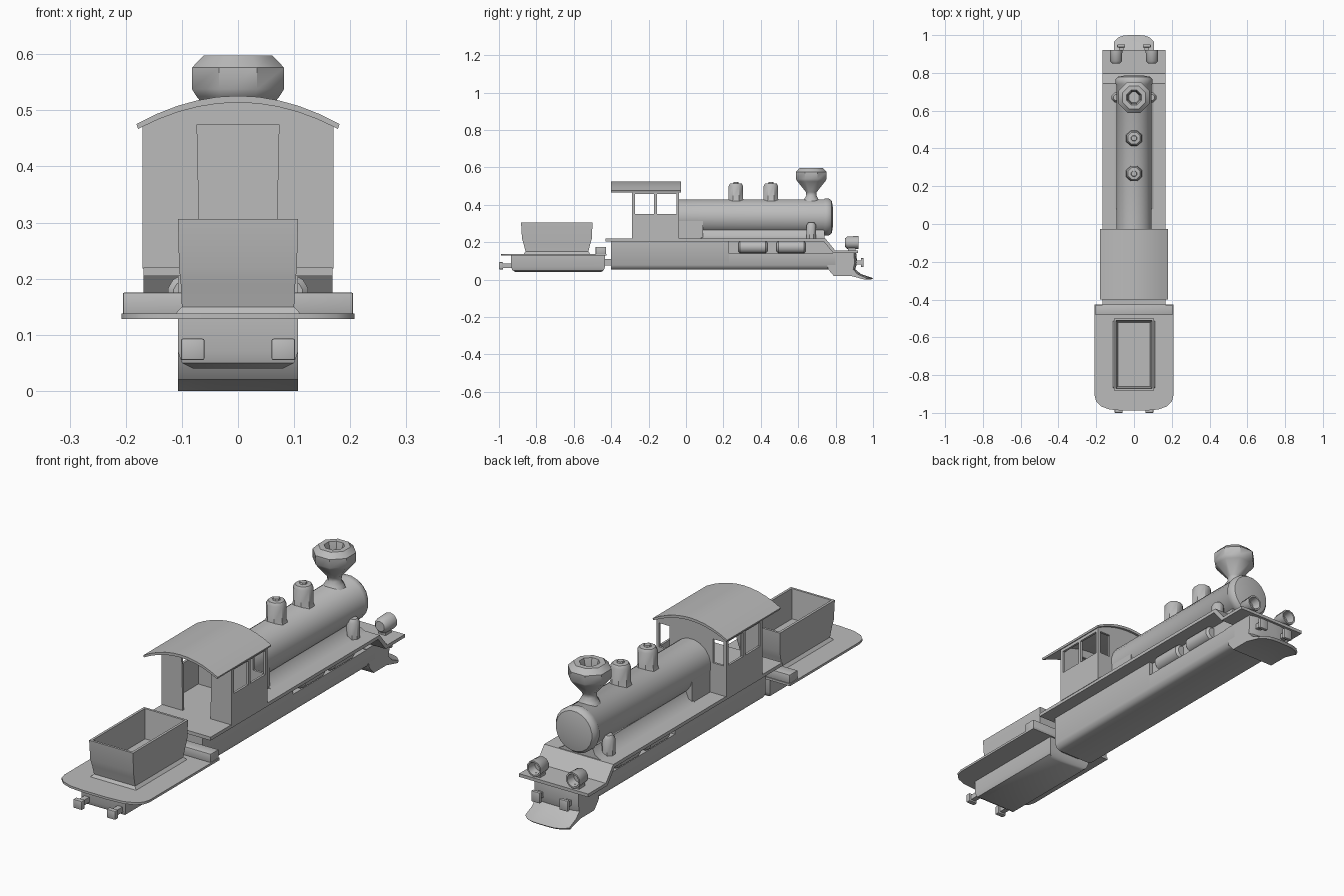
import bpy, bmesh, math
from mathutils import Vector

if "Cube" in bpy.data.objects:
    bpy.data.objects.remove(bpy.data.objects["Cube"])

grey = bpy.data.materials.new("plain grey")
grey.diffuse_color = (0.5, 0.5, 0.5, 1)
grey.use_nodes = True
grey.node_tree.nodes["Principled BSDF"].inputs["Base Color"].default_value = grey.diffuse_color


def loft(name, rings, bevel=0):
    """Skin equal-length closed rings and cap both ends."""
    bm = bmesh.new()
    rows = [[bm.verts.new(p) for p in r] for r in rings]
    n = len(rows[0])
    for a, b in zip(rows, rows[1:]):
        for i in range(n):
            j = (i + 1) % n
            bm.faces.new((a[i], a[j], b[j], b[i]))
    bm.faces.new(rows[0])
    bm.faces.new(rows[-1])
    bmesh.ops.recalc_face_normals(bm, faces=bm.faces)
    if bevel:
        bmesh.ops.bevel(bm, geom=bm.edges[:], offset=bevel, segments=2, profile=0.5, affect='EDGES')
    me = bpy.data.meshes.new(name)
    bm.to_mesh(me)
    bm.free()
    me.materials.append(grey)
    ob = bpy.data.objects.new(name, me)
    bpy.context.collection.objects.link(ob)
    return ob


def box(name, x0, x1, y0, y1, z0, z1, bevel=0):
    return loft(name, [[(x0, y0, z), (x1, y0, z), (x1, y1, z), (x0, y1, z)] for z in (z0, z1)], bevel)


def prism_x(name, prof, w):
    return loft(name, [[(x, y, z) for y, z in prof] for x in (-w, w)])


def prism_y(name, prof, y0, y1):
    return loft(name, [[(x, y, z) for x, z in prof] for y in (y0, y1)])


def turn(name, prof, origin, axis='Z', n=16):
    """Revolve (radius, height) pairs about the z or y axis."""
    rings = []
    for r, h in prof:
        ring = []
        for i in range(n):
            a = 2 * math.pi * (i + 0.5) / n
            c, s = r * math.cos(a), r * math.sin(a)
            ring.append(Vector(origin) + Vector((c, s, h) if axis == 'Z' else (c, h, s)))
        rings.append(ring)
    return loft(name, rings)


def cut(ob, cutters):
    bpy.context.view_layer.objects.active = ob
    for c in cutters:
        m = ob.modifiers.new("cut", 'BOOLEAN')
        m.operation, m.solver, m.object = 'DIFFERENCE', 'EXACT', c
        bpy.ops.object.modifier_apply(modifier=m.name)
        bpy.data.objects.remove(c)


# lower engine body: full-height rear, stepped front
def trough(w, z0, z1, c):
    return [(-w, z1), (-w, z0 + c), (-w + c * .4, z0 + c * .3), (-w + c, z0),
            (w - c, z0), (w - c * .4, z0 + c * .3), (w, z0 + c), (w, z1)]

prism_y("engine_body_rear", trough(.107, .053, .208, .025), -.40, .23)
prism_y("engine_body_front", trough(.107, .053, .14, .025), .23, .80)
prism_x("engine_frame", [(.22, .13), (.22, .21), (.735, .21), (.79, .145), (.79, .13)], .088)

# pilot with bowed nose
prof = [(.74, .143), (.91, .143), (.915, .09), (.905, .055), (.935, .03), (1.0, .008),
        (.99, 0), (.88, .02), (.79, .02), (.76, .055)]
slices = []
for k in range(-4, 5):
    t = k / 4
    slices.append([(.107 * t, y - (.035 * t ** 4 * (y - .86) / .14 if y > .9 else 0), z) for y, z in prof])
loft("pilot", slices)

# running board stepping down to the front platform
prism_x("running_board", [(-.43, .205), (-.43, .22), (.745, .22), (.797, .157), (.92, .157),
                          (.92, .143), (.787, .143), (.735, .205)], .168)

# boiler with domed front, firebox and saddle
turn("boiler", [(.095, -.04), (.095, .735), (.099, .742), (.099, .765), (.088, .779), (.05, .786)],
     (0, 0, .335), 'Y', 20)
box("firebox", -.092, .092, -.04, .09, .215, .335)
prism_y("boiler_saddle", [(-.105, .219), (-.075, .235), (-.06, .27), (.06, .27), (.075, .235), (.105, .219)],
        .08, .74)

# domes and flared chimney
for nm, y in (("rear_dome", .267), ("front_dome", .454)):
    turn(nm, [(.05, .41), (.042, .432), (.042, .5), (.034, .513), (.016, .515), (.014, .522)], (0, y, 0), 'Z', 8)
turn("chimney", [(.055, .405), (.04, .432), (.029, .45), (.031, .468), (.08, .525), (.089, .538), (.089, .576),
                 (.066, .598), (.042, .598), (.034, .57), (.03, .5)], (0, .67, 0), 'Z', 8)

# cab: arched shell with doorway and windows
def arch(x, top, sag, w):
    return top - sag * (x / w) ** 2

xs = [-1 + k / 5 for k in range(11)]
def cab_prof(w, base, drop):
    return [(-w, base)] + [(t * w, arch(t * w, .516 - drop, .047, .18)) for t in xs] + [(w, base)]

cab = prism_y("cab", cab_prof(.17, .218, 0), -.288, -.037)
cutters = [prism_y("inner", cab_prof(.16, .2, -.03), -.278, -.047),
           prism_y("doorway", [(-.067, .2), (-.073, .475), (.073, .475), (.067, .2)], -.32, -.26)]
for y0, y1 in ((-.272, -.17), (-.155, -.052)):
    cutters.append(box("window", -.2, .2, y0, y1, .352, .457))
for s in (-1, 1):
    a, b = sorted((s * .105, s * .157))
    cutters.append(box("window", a, b, -.06, 0, .352, .457))
cut(cab, cutters)

roof = [(t * .181, arch(t * .181, .526, .05, .18)) for t in xs]
roof += [(t * .178, arch(t * .178, .514, .048, .18)) for t in reversed(xs)]
prism_y("cab_roof", roof, -.40, -.027)

# mirrored small parts
for s, side in ((-1, "left"), (1, "right")):
    for nm, y0, y1 in (("rear", .28, .435), ("front", .485, .64)):
        turn(f"{side}_{nm}_air_tank", [(.024, y0), (.034, y0 + .01), (.034, y1 - .01), (.024, y1)],
             (s * .092, 0, .174), 'Y', 12)
    # steam pipes beside the boiler
    turn(f"{side}_steam_pipe", [(.028, .215), (.028, .29), (.018, .305)], (s * .092, .67, 0), 'Z', 8)
    # hollow lamps on stands
    turn(f"{side}_lamp", [(.022, .85), (.033, .862), (.035, .922), (.028, .922), (.022, .885)],
         (s * .095, 0, .198), 'Y', 10)
    box(f"{side}_lamp_stand", s * .095 - .018, s * .095 + .018, .865, .905, .15, .175)
    # front and rear buffers
    box(f"{side}_front_buffer_stem", s * .068 - .012, s * .068 + .012, .89, .938, .08, .103)
    box(f"{side}_front_buffer", s * .068 - .021, s * .068 + .021, .935, .95, .068, .115, .003)
    box(f"{side}_rear_buffer_stem", s * .081 - .012, s * .081 + .012, -.98, -.92, .063, .086)
    box(f"{side}_rear_buffer", s * .081 - .021, s * .081 + .021, -1.0, -.978, .055, .093, .003)

# tender underbody with tapered ends, coupling
def tub(w, y0, y1, z):
    return [(-w, y0, z), (w, y0, z), (w, y1, z), (-w, y1, z)]

loft("tender_body", [tub(.08, -.91, -.455, .04), tub(.1, -.928, -.44, .05), tub(.107, -.935, -.432, .07),
                     tub(.107, -.935, -.432, .13)])
box("coupling", -.05, .05, -.45, -.39, .075, .11)

# tender deck with rounded rear corners, and front locker
half = [(.208, -.425), (.208, -.91), (.2, -.94), (.175, -.965), (.13, -.982), (.06, -.988)]
outline = half + [(-x, y) for x, y in reversed(half)]
loft("tender_deck", [[(x, y, z) for x, y in outline] for z in (.128, .138)])
box("tender_front_locker", -.205, .205, -.483, -.428, .137, .175, .002)

# open flared coal bunker
loft("coal_bunker", [tub(.112, -.868, -.512, .137), tub(.1, -.858, -.522, .15), tub(.102, -.868, -.512, .19),
                     tub(.105, -.877, -.503, .22), tub(.107, -.882, -.5, .306), tub(.096, -.872, -.51, .306),
                     tub(.086, -.86, -.522, .18)])

# smooth shading with crisp corners
bpy.ops.object.select_all(action='DESELECT')
for ob in bpy.context.scene.objects:
    ob.select_set(True)
    bpy.context.view_layer.objects.active = ob
bpy.ops.object.shade_smooth_by_angle(angle=math.radians(40))
